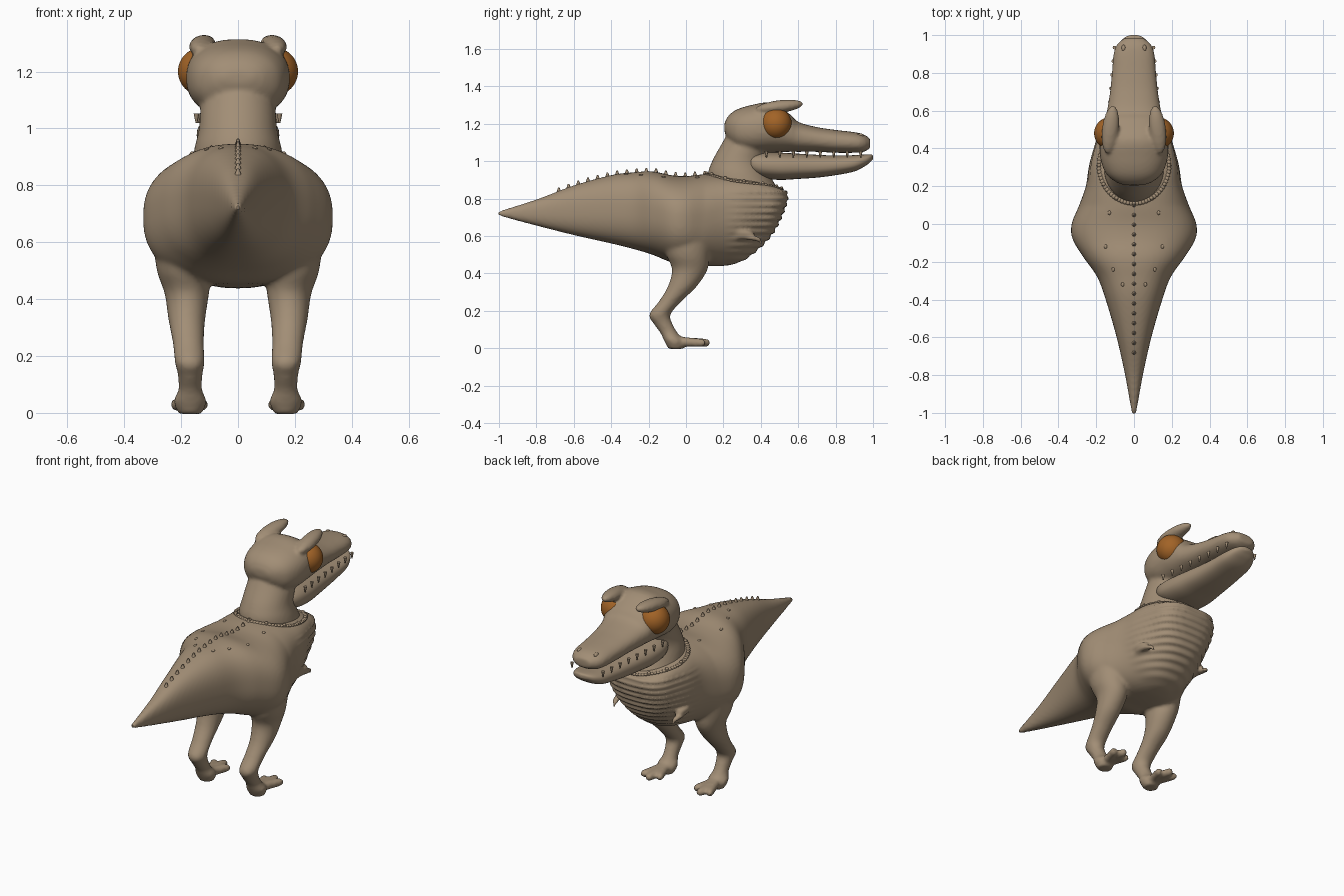
import bpy, bmesh, math
from mathutils import Vector, Matrix
from mathutils.bvhtree import BVHTree

if "Cube" in bpy.data.objects:
    bpy.data.objects.remove(bpy.data.objects["Cube"], do_unlink=True)


def material(name, colour):
    m = bpy.data.materials.new(name)
    m.use_nodes = True
    m.diffuse_color = colour
    m.node_tree.nodes["Principled BSDF"].inputs["Base Color"].default_value = colour
    return m


HIDE = material("tan hide", (0.36, 0.27, 0.18, 1))
AMBER = material("amber eye", (0.36, 0.125, 0.02, 1))


def spline(a, b, c, d, t):
    """Smooth interpolation between b and c."""
    return [q + 0.5 * t * (r - p + t * (2*p - 5*q + 4*r - s + t * (3*(q - r) + s - p)))
            for p, q, r, s in zip(a, b, c, d)]


def loft(bm, rings, axis, power=2.0, lift=None, sides=40, steps=6):
    """Skin over rings of (position along axis, x, other axis, x radius, other radius)."""
    path = []
    last = len(rings) - 1
    for i in range(last):
        near = [rings[max(0, min(last, i + k))] for k in (-1, 0, 1, 2)]
        path += [spline(*near, j / steps) for j in range(steps)]
    path.append(rings[-1])
    loops = []
    for pos, cx, co, rx, ro in path:
        loop = []
        for k in range(sides):
            a = math.tau * k / sides
            c, s = math.cos(a), math.sin(a)
            x = cx + max(rx, 0.002) * math.copysign(abs(c) ** (2 / power), c)
            o = co + max(ro, 0.002) * math.copysign(abs(s) ** (2 / power), s)
            if lift:
                o += ro * lift(pos) * c * c
            loop.append(bm.verts.new((x, pos, o) if axis == "y" else (x, o, pos)))
        loops.append(loop)
    for low, high in zip(loops, loops[1:]):
        for k in range(sides):
            n = (k + 1) % sides
            bm.faces.new((low[k], low[n], high[n], high[k]))
    bm.faces.new(loops[0])
    bm.faces.new(loops[-1])


def spans(rows):
    """Turn (y, bottom, top, half width) rows into loft rings."""
    return [(y, 0, (b + t) / 2, w, (t - b) / 2) for y, b, t, w in rows]


def finish(name, bm, mat, voxel=0):
    bmesh.ops.recalc_face_normals(bm, faces=bm.faces[:])
    mesh = bpy.data.meshes.new(name)
    bm.to_mesh(mesh)
    bm.free()
    obj = bpy.data.objects.new(name, mesh)
    bpy.context.collection.objects.link(obj)
    mesh.materials.append(mat)
    bpy.ops.object.select_all(action="DESELECT")
    obj.select_set(True)
    bpy.context.view_layer.objects.active = obj
    if voxel:
        fuse = obj.modifiers.new("fuse", "REMESH")
        fuse.mode = "VOXEL"
        fuse.voxel_size = voxel
        relax = obj.modifiers.new("relax", "SMOOTH")
        relax.iterations = 4
        for m in ("fuse", "relax"):
            bpy.ops.object.modifier_apply(modifier=m)
    bpy.ops.object.shade_smooth_by_angle(angle=math.radians(50))
    return obj


def ball(bm, place, size, turn=None, detail=8):
    m = Matrix.Translation(place) @ (turn or Matrix()) @ Matrix.Diagonal((*size, 1))
    bmesh.ops.create_uvsphere(bm, u_segments=detail, v_segments=detail * 3 // 4,
                              radius=1, matrix=m)


def spike(bm, place, radius, height, turn=None):
    bmesh.ops.create_cone(bm, cap_ends=True, segments=8, radius1=radius, radius2=radius * 0.3,
                          depth=height, matrix=Matrix.Translation(place) @ (turn or Matrix()))


# Torso and tail
bm = bmesh.new()
loft(bm, spans([
    (-1.01, .71, .73, .01), (-.8, .655, .795, .047), (-.6, .605, .87, .092),
    (-.4, .56, .925, .15), (-.28, .53, .94, .195), (-.18, .5, .945, .265),
    (-.08, .46, .925, .325), (0, .45, .92, .33), (.1, .44, .93, .29),
    (.2, .44, .93, .255), (.3, .465, .915, .238), (.4, .54, .885, .21),
    (.47, .62, .865, .185), (.52, .72, .845, .14), (.545, .79, .832, .07)]),
    "y", power=2.4, lift=lambda y: 0.45 * max(0, min(1, (y - .1) / .3)), sides=64)

# Legs, toes and small arms fused into the torso
for s in (-1, 1):
    leg = [(.62, .2, 0, .1, .14), (.5, .19, .01, .095, .115), (.42, .18, .02, .078, .095),
           (.33, .18, -.02, .065, .077), (.25, .175, -.085, .055, .06),
           (.18, .17, -.14, .052, .057), (.13, .168, -.122, .043, .05),
           (.08, .168, -.09, .042, .046), (.04, .168, -.065, .058, .052),
           (-.004, .168, -.055, .04, .04)]
    loft(bm, [(z, s * x, y, rx, ry) for z, x, y, rx, ry in leg], "z")
    for tip_x, tip_y in ((.12, .09), (.17, .13), (.222, .105)):
        start = Vector((.168, -.06))
        end = Vector((tip_x, tip_y))
        toe = []
        for t, r in ((0, .032), (.4, .025), (.75, .024), (.93, .02), (1, .006)):
            p = start.lerp(end, t)
            toe.append((p.y, s * p.x, .036 - .008 * t, r, r))
        loft(bm, toe, "y", sides=16, steps=3)
    arm = [(.23, .185, .6, .02, .025), (.29, .205, .612, .024, .028),
           (.36, .205, .595, .018, .02), (.41, .195, .56, .012, .012)]
    loft(bm, [(y, s * x, z, rx, rz) for y, x, z, rx, rz in arm], "y", sides=16, steps=4)
body = finish("body", bm, HIDE, voxel=.011)

# Horizontal skin folds on the chest
bm = bmesh.new()
bm.from_mesh(body.data)
bm.normal_update()
for v in bm.verts:
    fade = max(0, min(1, (v.co.y - .2) / .25))
    if v.co.z < .84:
        v.co += v.normal * (.005 * fade * math.sin(math.tau * v.co.z / .036))
bm.to_mesh(body.data)
surface = BVHTree.FromBMesh(bm)
bm.free()


def on_back(x, y):
    place = surface.ray_cast(Vector((x, y, 1.6)), Vector((0, 0, -1)))[0]
    return place or Vector((x, y, .83))


# Row of spines along the back, with scattered bumps beside it
bm = bmesh.new()
for i in range(16):
    spike(bm, on_back(0, .1 - i * .052) + Vector((0, 0, .006)), .013, .026)
for s in (-1, 1):
    for x, y in ((.11, -.24), (.15, -.12), (.13, .06), (.06, -.32)):
        ball(bm, on_back(s * x, y), (.009, .012, .006))
finish("back_spines", bm, HIDE)

# Raised rim with beads around the base of the neck
bm = bmesh.new()
for i in range(72):
    a = math.tau * i / 72
    p = on_back(.185 * math.cos(a), .31 + .2 * math.sin(a))
    ball(bm, p, (.013, .013, .007))
    if i % 6 == 0:
        ball(bm, p + Vector((0, 0, .006)), (.01, .01, .009))
finish("collar_rim", bm, HIDE)

# Skull, snout, neck and brow horns
bm = bmesh.new()
loft(bm, spans([
    (.205, 1.16, 1.2, .05), (.225, 1.11, 1.24, .1), (.27, 1.06, 1.275, .15),
    (.35, 1.04, 1.3, .178), (.45, 1.045, 1.312, .18), (.55, 1.05, 1.255, .158),
    (.6, 1.05, 1.21, .143), (.7, 1.05, 1.182, .127), (.8, 1.045, 1.167, .117),
    (.9, 1.045, 1.155, .108), (.95, 1.05, 1.143, .09), (.985, 1.07, 1.12, .05)]),
    "y", power=2.3)
loft(bm, [(.8, 0, .33, .17, .19), (.92, 0, .285, .155, .168), (1, 0, .285, .137, .145),
          (1.1, 0, .33, .13, .135), (1.2, 0, .36, .11, .11)], "z")
for s in (-1, 1):
    tilt = Matrix.Rotation(s * .12, 4, "Z") @ Matrix.Rotation(.12, 4, "X")
    ball(bm, (s * .125, .5, 1.292), (.045, .13, .034), tilt, detail=24)
finish("head", bm, HIDE, voxel=.01)

# Lower jaw
bm = bmesh.new()
loft(bm, spans([
    (.305, .98, 1.02, .06), (.34, .94, 1.043, .12), (.4, .91, 1.05, .143),
    (.5, .9, 1.046, .143), (.6, .905, 1.04, .131), (.7, .912, 1.034, .118),
    (.8, .925, 1.03, .108), (.9, .945, 1.032, .098), (.96, .975, 1.036, .075),
    (.99, 1.0, 1.036, .045), (1.0, 1.01, 1.03, .015)]), "y", power=2.4)
finish("lower_jaw", bm, HIDE)

# Teeth and nostril rims
bm = bmesh.new()
flip = Matrix.Rotation(math.pi, 4, "X")
for s in (-1, 1):
    for i in range(8):
        y = .43 + i * .072
        spike(bm, (s * (.146 - .085 * (y - .43)), y, 1.036), .01, .034, flip)
    ball(bm, (s * .055, .93, 1.137), (.012, .02, .012))
finish("teeth_and_nostrils", bm, HIDE)

# Eyes
for side, s in (("left", -1), ("right", 1)):
    bm = bmesh.new()
    ball(bm, (s * .126, .48, 1.2), (.085, .085, .085),
         Matrix.Rotation(math.pi / 2, 4, "Y"), detail=32)
    finish(side + "_eye", bm, AMBER)
